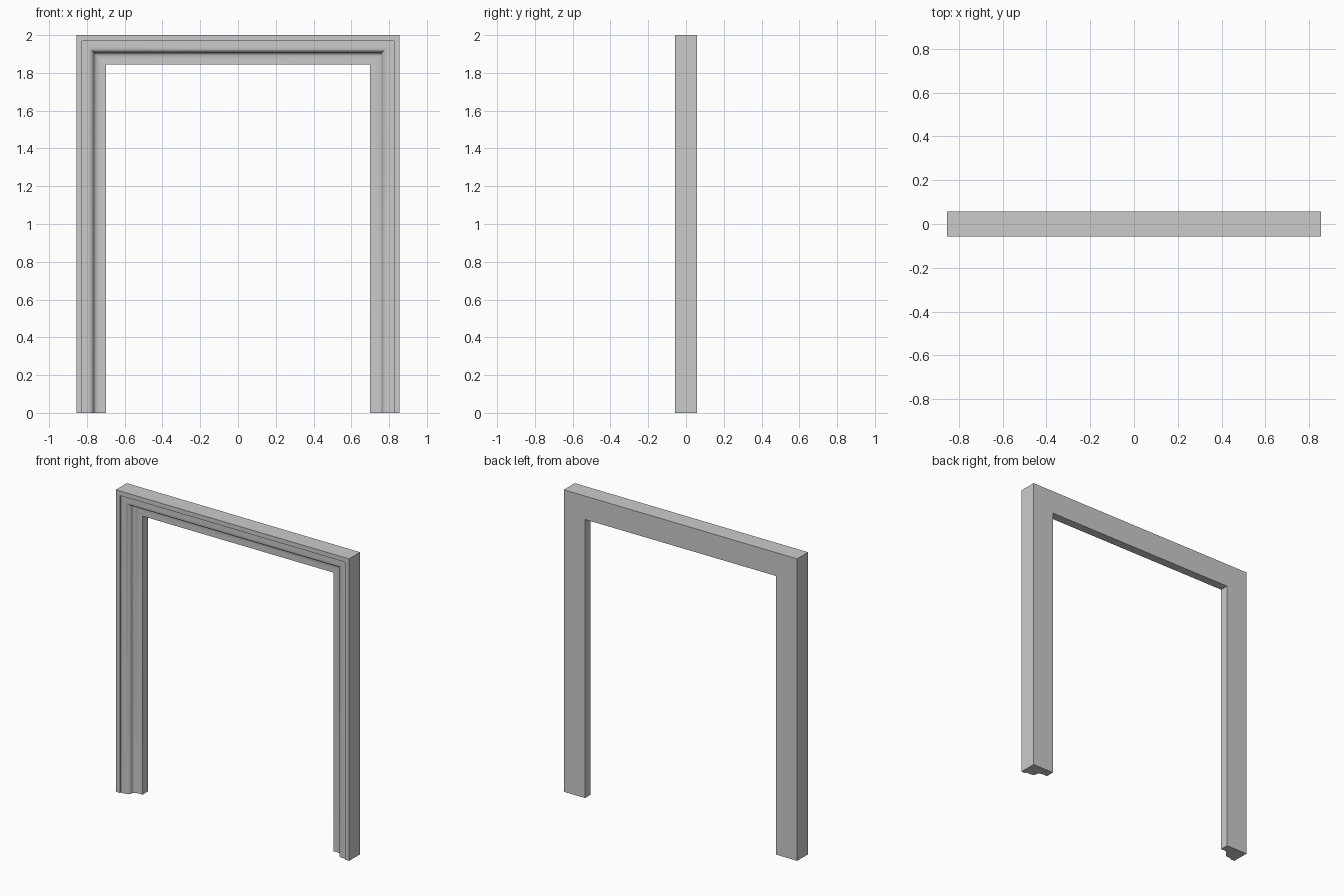
import bpy, bmesh, math

if "Cube" in bpy.data.objects:
    bpy.data.objects.remove(bpy.data.objects["Cube"])

HALF_W, TOP, HALF_D = 0.855, 2.0, 0.0575   # outer half width, height, half depth


def arc(cu, cd, ru, rd, a0, a1, n):
    """Elliptical arc in (inset, setback) coordinates."""
    return [(cu + ru * math.cos(math.radians(a0 + (a1 - a0) * i / n)),
             cd + rd * math.sin(math.radians(a0 + (a1 - a0) * i / n)))
            for i in range(n + 1)]


# moulding section: (inset from outer edge, setback from front plane)
profile = [(0, 0), (0.03, 0), (0.03, 0.01)]
profile += arc(0.062, 0.038, 0.030, 0.028, -90, 0, 6)      # rounded nose
profile += arc(0.125, 0.040, 0.033, 0.018, 180, 90, 6)     # cove
profile += [(0.155, 0.058), (0.155, 2 * HALF_D), (0, 2 * HALF_D)]

# sweep the section around the opening with mitred corners
bm = bmesh.new()
stations = [(-1, False), (-1, True), (1, True), (1, False)]
rings = []
for side, at_top in stations:
    rings.append([bm.verts.new((side * (HALF_W - u), d - HALF_D,
                                TOP - u if at_top else 0))
                  for u, d in profile])
n = len(profile)
for a, b in zip(rings, rings[1:]):
    for i in range(n):
        j = (i + 1) % n
        bm.faces.new((a[i], a[j], b[j], b[i]))
bm.faces.new(rings[0])
bm.faces.new(rings[-1])
bmesh.ops.recalc_face_normals(bm, faces=bm.faces)

mesh = bpy.data.meshes.new("door_frame")
bm.to_mesh(mesh)
bm.free()
frame = bpy.data.objects.new("door_frame", mesh)
bpy.context.collection.objects.link(frame)

# smooth the curved moulding, keep the mitres and steps crisp
bpy.context.view_layer.objects.active = frame
frame.select_set(True)
bpy.ops.object.shade_smooth_by_angle(angle=math.radians(30))
